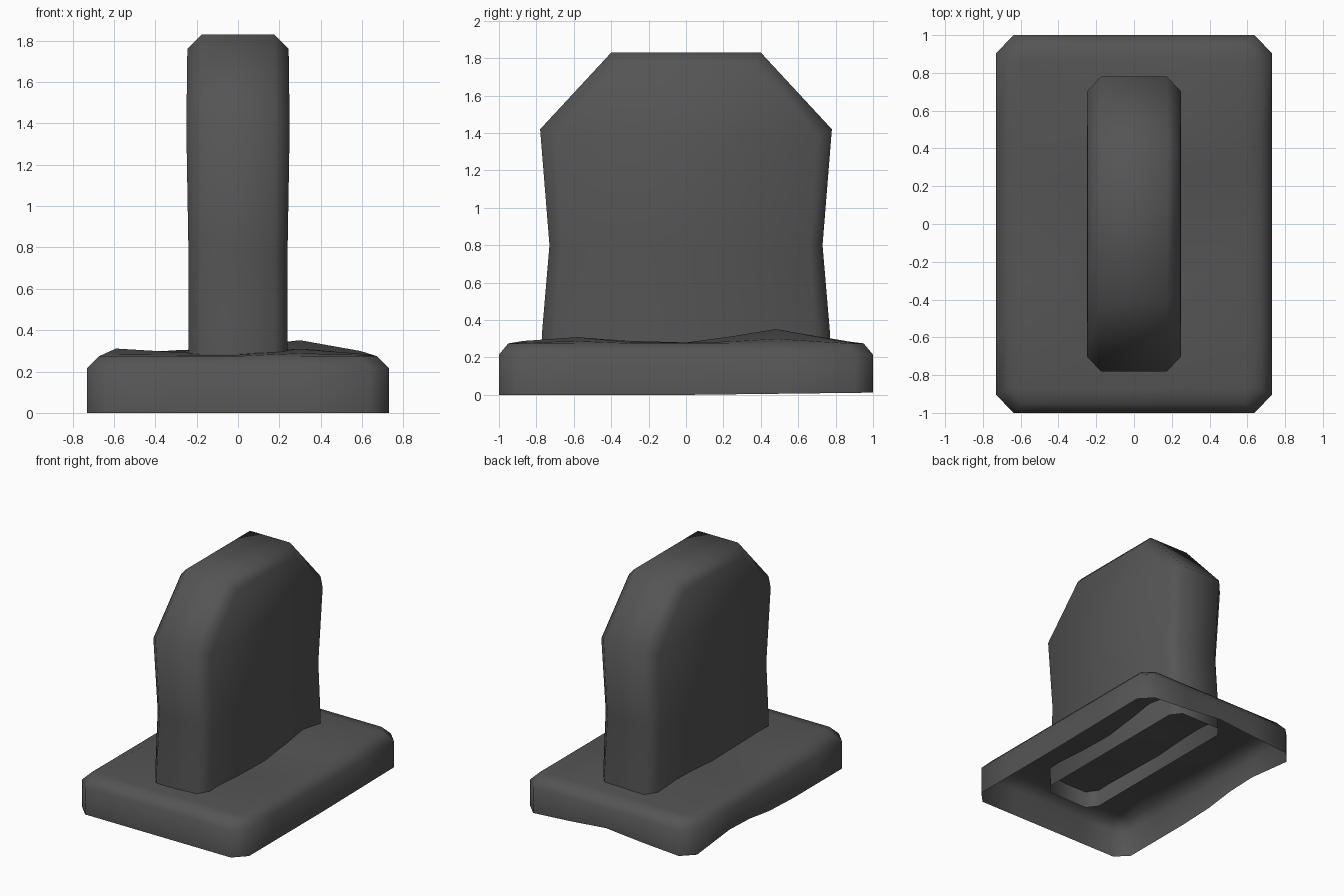
import bpy, bmesh, math
from mathutils import Vector

if "Cube" in bpy.data.objects:
    bpy.data.objects.remove(bpy.data.objects["Cube"])

stone = bpy.data.materials.new("dark_grey_stone")
stone.diffuse_color = (0.09, 0.09, 0.09, 1)
stone.use_nodes = True
stone.node_tree.nodes["Principled BSDF"].inputs["Base Color"].default_value = stone.diffuse_color


def finish(name, bm):
    bmesh.ops.recalc_face_normals(bm, faces=bm.faces)
    me = bpy.data.meshes.new(name)
    bm.to_mesh(me)
    bm.free()
    me.materials.append(stone)
    ob = bpy.data.objects.new(name, me)
    bpy.context.collection.objects.link(ob)
    for p in me.polygons:
        p.use_smooth = True
    return ob


def bump(x, y, cx, cy, r, h):
    d = math.hypot(x - cx, y - cy) / r
    return h * max(0.0, 1 - d)


def top_z(x, y):
    # worn, uneven upper surface of the plinth
    return (0.28 + bump(x, y, 0.28, 0.48, 0.42, 0.075)
            + bump(x, y, 0.28, -0.58, 0.4, 0.03)
            + bump(x, y, -0.55, -0.5, 0.4, 0.04)
            + bump(x, y, -0.25, 0.4, 0.4, 0.03))


def bottom_z(x, y):
    # chipped lower rim on the left and back sides
    z = 0.012 * max(0, y)
    if x < -0.6:
        z += max(0, 0.06 - 0.12 * abs(y - 0.4))
    if y > 0.9:
        z += max(0, 0.05 - 0.09 * abs(x))
    return z


# plinth: grid top with cut corners, rounded rim and open underside
xs = [-0.67, -0.59, -0.3, 0.0, 0.3, 0.59, 0.67]
ys = [-0.95, -0.87, -0.58, -0.29, 0.0, 0.24, 0.48, 0.87, 0.95]
bm = bmesh.new()
grid = {}
nx, ny = len(xs) - 1, len(ys) - 1
corners = {(0, 0), (nx, 0), (0, ny), (nx, ny)}
for i, x in enumerate(xs):
    for j, y in enumerate(ys):
        if (i, j) not in corners:
            rim = i in (0, nx) or j in (0, ny)
            grid[i, j] = bm.verts.new((x, y, 0.275 if rim else top_z(x, y)))
for i in range(nx):
    for j in range(ny):
        keys = [(i, j), (i + 1, j), (i + 1, j + 1), (i, j + 1)]
        bm.faces.new([grid[k] for k in keys if k in grid])
loop = ([(i, 0) for i in range(1, nx)] + [(nx, j) for j in range(1, ny)]
        + [(i, ny) for i in range(nx - 1, 0, -1)]
        + [(0, j) for j in range(ny - 1, 0, -1)])
rings = [[grid[k] for k in loop], [], []]
for k in loop:
    x, y, _ = grid[k].co
    if k[0] in (0, nx):
        x, y = math.copysign(0.73, x), y * 1.04
    else:
        x, y = x * 1.08, math.copysign(1.0, y)
    rings[1].append(bm.verts.new((x, y, 0.215)))
    rings[2].append(bm.verts.new((x, y, bottom_z(x, y))))
for a, b in zip(rings, rings[1:]):
    for n in range(len(a)):
        m = (n + 1) % len(a)
        bm.faces.new((a[n], a[m], b[m], b[n]))
finish("plinth", bm)

# upright slab: side profile lofted across its thickness, open underside
full = [(0.77, 0.15), (0.77, 0.33), (0.73, 0.8), (0.78, 1.42), (0.40, 1.83)]
inset = [(0.69, 0.15), (0.69, 0.33), (0.66, 0.8), (0.70, 1.38), (0.36, 1.76)]
bm = bmesh.new()
side_x = [0.235, 0.24, 0.24, 0.25, 0.245]


def profile(sign, half, outer):
    pts = []
    for s in (-1, 1):
        row = [bm.verts.new((sign * (side_x[n] if outer else 0.175), s * y, z))
               for n, (y, z) in enumerate(half)]
        pts += row if s < 0 else row[::-1]
    return pts


strips = [profile(-1, inset, True), profile(-1, full, False),
          profile(1, full, False), profile(1, inset, True)]
for a, b in zip(strips, strips[1:]):
    for n in range(len(a) - 1):
        bm.faces.new((a[n], a[n + 1], b[n + 1], b[n]))
for p in (strips[0], strips[3]):
    for n in range(4):
        bm.faces.new((p[n], p[n + 1], p[8 - n], p[9 - n]))
finish("upright_slab", bm)
